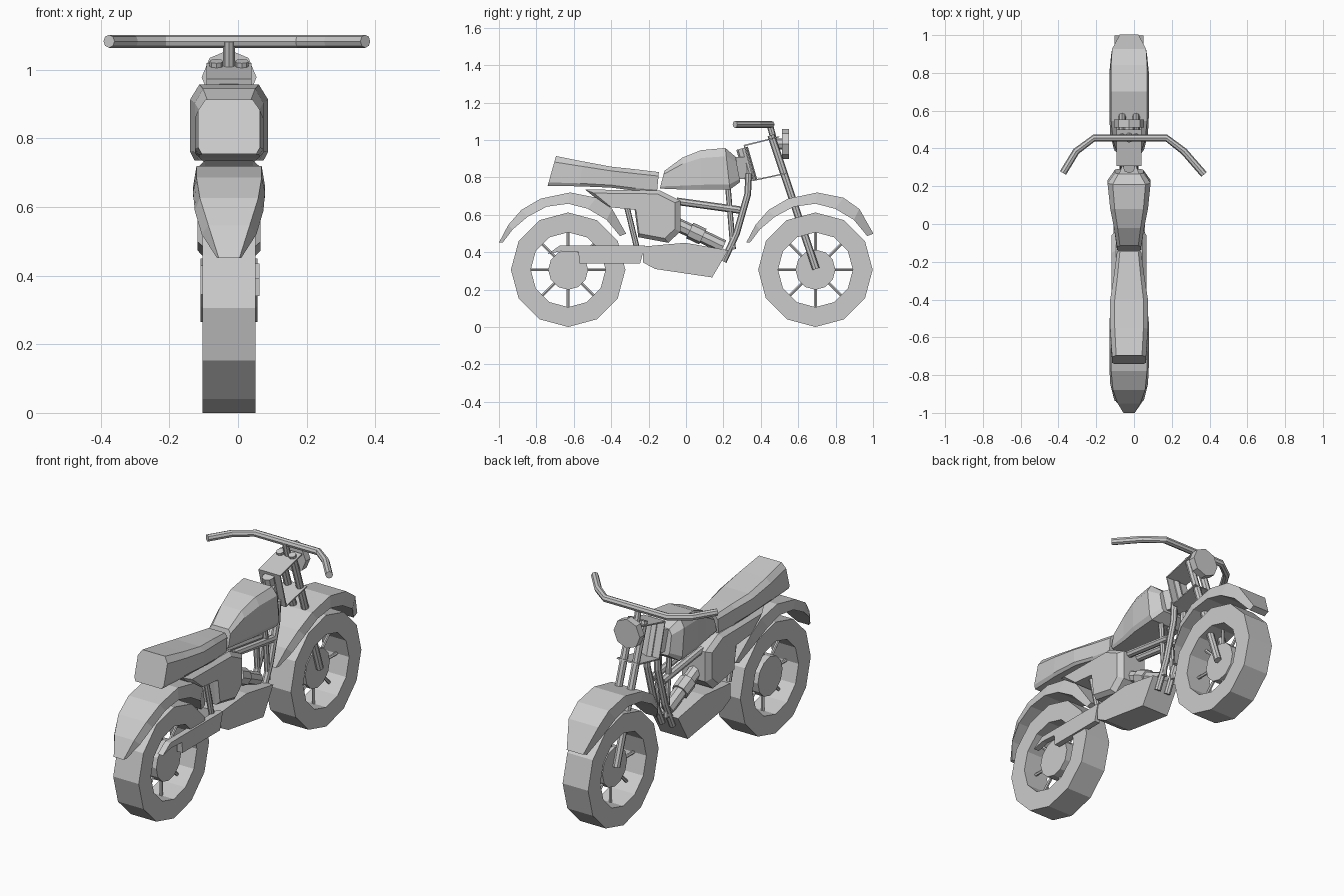
import bpy, bmesh
from math import sin, cos, pi
from mathutils import Vector

if "Cube" in bpy.data.objects:
    bpy.data.objects.remove(bpy.data.objects["Cube"])

CX = -0.026  # centre plane of the bike


def loft(name, rings, closed=False):
    """Skin a list of point rings; x is measured from the bike's centre plane."""
    bm = bmesh.new()
    vs = [[bm.verts.new((p[0] + CX, p[1], p[2])) for p in r] for r in rings]
    n, m = len(vs), len(vs[0])
    for i in range(n if closed else n - 1):
        a, b = vs[i], vs[(i + 1) % n]
        for j in range(m):
            k = (j + 1) % m
            bm.faces.new((a[j], a[k], b[k], b[j]))
    if not closed:
        bm.faces.new(vs[0])
        bm.faces.new(vs[-1])
    bmesh.ops.recalc_face_normals(bm, faces=bm.faces)
    me = bpy.data.meshes.new(name)
    bm.to_mesh(me)
    bm.free()
    ob = bpy.data.objects.new(name, me)
    bpy.context.collection.objects.link(ob)
    return ob


def tube(name, pts, r, sides=8, normal=(1, 0, 0)):
    """Round tube along a path lying in a plane with the given normal."""
    pts = [Vector(p) for p in pts]
    n = Vector(normal)
    rings = []
    for i, p in enumerate(pts):
        t = (pts[min(i + 1, len(pts) - 1)] - pts[max(i - 1, 0)]).normalized()
        v = t.cross(n)
        rings.append([p + r * (cos(2 * pi * k / sides) * n + sin(2 * pi * k / sides) * v)
                      for k in range(sides)])
    return loft(name, rings)


def pair(name, yz, x, r, sides=8):
    for side, s in (("left", -x), ("right", x)):
        tube(f"{name}_{side}", [(s, y, z) for y, z in yz], r, sides)


def slab(name, poly, layers):
    """Side profile (y, z) stacked across x; layers are (x, scale)."""
    cy = sum(p[0] for p in poly) / len(poly)
    cz = sum(p[1] for p in poly) / len(poly)
    return loft(name, [[(x, cy + (y - cy) * s, cz + (z - cz) * s) for y, z in poly]
                       for x, s in layers])


def body(name, secs):
    """Chamfered body; sections are (top y, top z, bottom y, bottom z, half width)."""
    rings = []
    for yt, zt, yb, zb, w in secs:
        half = [(w * f, yt + (yb - yt) * t, zt + (zb - zt) * t)
                for t, f in ((0, .76), (.2, 1), (.88, 1), (1, .88))]
        rings.append(half + [(-x, y, z) for x, y, z in reversed(half)])
    return loft(name, rings)


# fender profile around the axle: outer y, z, inner y, z, outer and inner half width
FENDER = [(-.37, .145, -.35, .145, .03, .035), (-.32, .24, -.297, .215, .06, .08),
          (-.25, .32, -.217, .283, .085, .1), (-.147, .38, -.115, .337, .095, .105),
          (.01, .413, 0, .353, .095, .105), (.15, .385, .105, .326, .095, .105),
          (.235, .325, .205, .267, .09, .095), (.31, .193, .277, .18, .05, .05)]

# wheels and fenders
for name, wy, hub in (("rear", -.63, .045), ("front", .692, .025)):
    wz = .306

    def polar(x, r, a):
        return (x, wy + r * cos(a), wz + r * sin(a))

    loft(name + "_tyre", [[polar(x, r, k * pi / 6) for x, r in
                           ((-.0775, .306), (.0775, .306), (.0775, .2), (-.0775, .2))]
                          for k in range(12)], closed=True)
    loft(name + "_hub", [[polar(x, .107, k * pi / 6) for k in range(12)] for x in (-hub, hub)])
    for k in range(8):
        a = k * pi / 4
        tube(f"{name}_spoke_{k}", [polar(0, .09, a), polar(0, .21, a)], .009, 6)
    loft(name + "_fender", [[(-wo, wy + yo, wz + zo), (wo, wy + yo, wz + zo),
                             (wi, wy + yi, wz + zi), (-wi, wy + yi, wz + zi)]
                            for yo, zo, yi, zi, wo, wi in FENDER])

# seat and tank
body("seat", [(-.695, .914, -.74, .754, .09), (-.55, .885, -.57, .752, .1),
              (-.4, .857, -.4, .745, .1), (-.27, .843, -.27, .728, .08),
              (-.145, .828, -.155, .722, .064)])
body("tank", [(-.115, .835, -.14, .74, .064), (-.02, .905, -.02, .735, .08),
              (.08, .945, .08, .735, .1), (.21, .957, .235, .735, .114),
              (.265, .91, .29, .775, .075)])

# side panels and engine block
slab("side_panels", [(-.54, .735), (-.43, .645), (-.275, .63), (-.255, .48), (-.095, .45),
                     (-.03, .51), (-.03, .675), (-.14, .73)],
     [(-.092, .85), (-.07, 1), (.07, 1), (.092, .85)])
slab("engine_block", [(-.23, .43), (-.005, .45), (.225, .41), (.14, .265), (-.165, .31),
                      (-.23, .345)], [(-.083, 1), (.083, 1)])

# right hand swing arm cover
slab("swing_arm_cover", [(-.74, .39), (-.675, .435), (-.22, .435), (-.245, .34), (-.57, .34),
                         (-.575, .4), (-.67, .405)], [(.055, 1), (.088, 1)])

# engine cylinder with collar
tube("cylinder", [(0, -.05, .55), (0, .2, .43)], .036)
tube("cylinder_collar", [(0, .02, .516), (0, .09, .483)], .046)

# frame tubes and rear struts
pair("down_tube", [(.335, .82), (.33, .71), (.27, .5), (.2, .35)], .032, .018)
pair("inner_tube", [(.225, .74), (.252, .415)], .03, .015)
pair("cross_tube", [(-.05, .672), (.29, .625)], .032, .02)
pair("rear_strut", [(-.325, .68), (-.262, .42)], .05, .015)

# steering head
tube("steering_head", [(0, .3, .955), (0, .35, .78)], .032)
loft("neck", [[(-w, y, .79), (w, y, .79), (w, y, .91), (-w, y, .91)]
              for y, w in ((.25, .06), (.325, .03))])

# fork, open bracket and headlight
pair("fork", [(.455, 1.025), (.695, .31)], .037, .02)
strip = [((.5, 1.02), (.498, 1.013)), ((.308, .973), (.316, .967)),
         ((.36, .78), (.366, .788)), ((.545, .82), (.543, .827))]
loft("fork_bracket", [[(-.066, *o), (.066, *o), (.066, *i), (-.066, *i)] for o, i in strip])
tube("headlight", [(0, .512, .978), (0, .552, .978)], .08)
tube("headlight_mount", [(0, .46, .978), (0, .52, .978)], .03)

# handlebar and stem
tube("handlebar", [(-.35, .27, 1.083), (-.28, .385, 1.083), (-.186, .455, 1.083),
                   (.198, .455, 1.083), (.29, .385, 1.083), (.397, .262, 1.083)],
     .019, 8, (0, 0, 1))
tube("handlebar_stem", [(0, .447, 1.085), (0, .47, 1.0)], .017)
